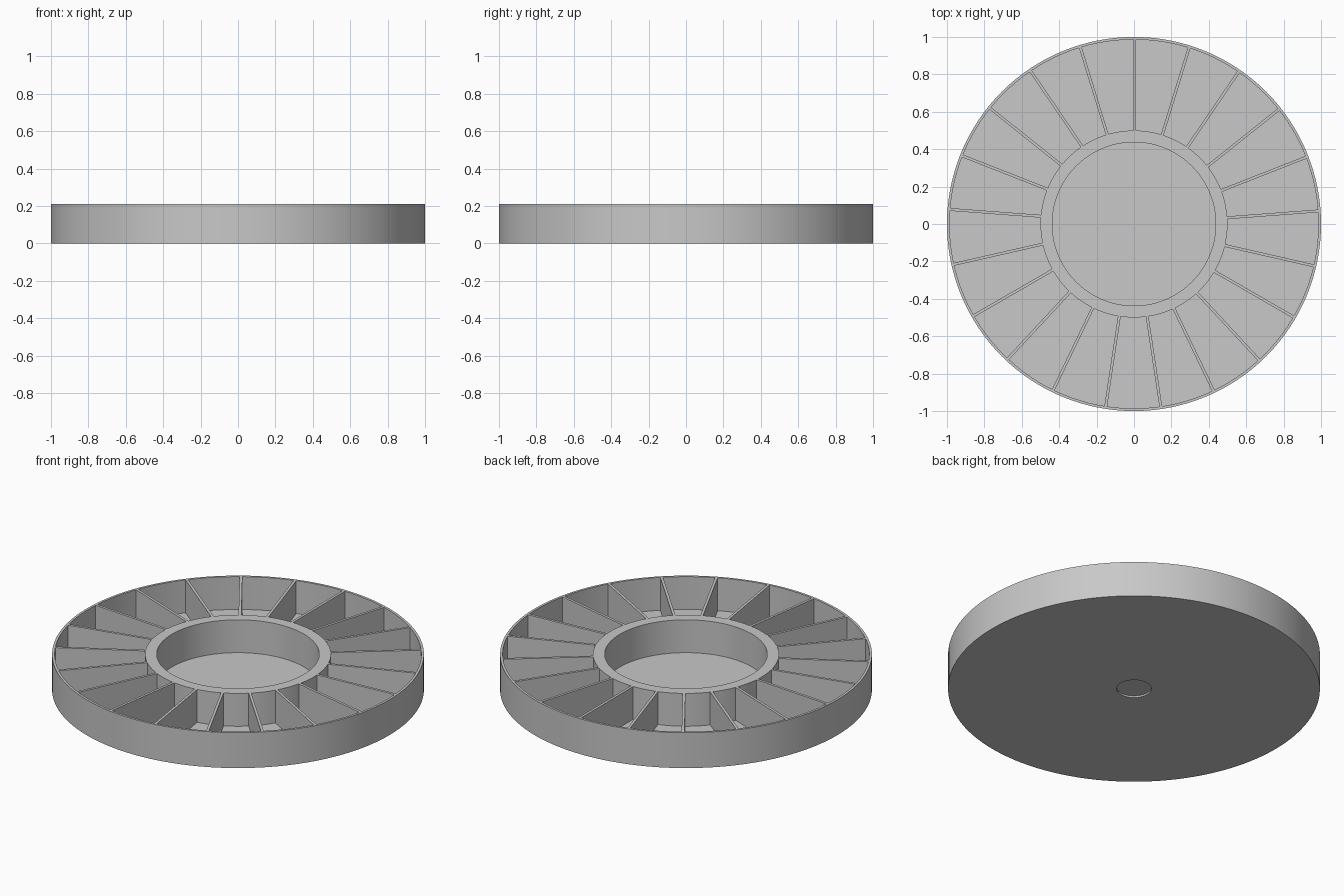
import bpy, bmesh, math
from mathutils import Matrix, Vector

cube = bpy.data.objects.get("Cube")
if cube:
    bpy.data.objects.remove(cube, do_unlink=True)

HEIGHT, FLOOR = 0.21, 0.015
OUTER, WALL_IN = 1.0, 0.986
HUB_OUT, HUB_IN = 0.5, 0.437
RECESS_R, RECESS_D = 0.094, 0.01
SEGMENTS, RIBS, RIB_W, RIB_SHIFT = 128, 21, 0.015, 0.004

grey = bpy.data.materials.new("plain grey")
grey.use_nodes = True
colour = (0.58, 0.58, 0.58, 1)
grey.diffuse_color = colour
grey.node_tree.nodes["Principled BSDF"].inputs["Base Color"].default_value = colour


def finish(name, bm, smooth):
    bmesh.ops.recalc_face_normals(bm, faces=bm.faces)
    mesh = bpy.data.meshes.new(name)
    bm.to_mesh(mesh)
    bm.free()
    mesh.materials.append(grey)
    obj = bpy.data.objects.new(name, mesh)
    bpy.context.collection.objects.link(obj)
    if smooth:
        bpy.ops.object.select_all(action="DESELECT")
        obj.select_set(True)
        bpy.context.view_layer.objects.active = obj
        bpy.ops.object.shade_smooth_by_angle(angle=math.radians(30))
    return obj


def lathe(name, profile, closed=False):
    bm = bmesh.new()
    verts = [bm.verts.new((r, 0, z)) for r, z in profile]
    pairs = list(zip(verts, verts[1:]))
    if closed:
        pairs.append((verts[-1], verts[0]))
    edges = [bm.edges.new(p) for p in pairs]
    bmesh.ops.spin(bm, geom=verts + edges, cent=(0, 0, 0), axis=(0, 0, 1),
                   angle=math.tau, steps=SEGMENTS)
    bmesh.ops.remove_doubles(bm, verts=bm.verts, dist=0.0001)
    return finish(name, bm, True)


# Round tray with a thin rim and a shallow recess underneath
lathe("tray", [(0, RECESS_D), (RECESS_R, RECESS_D), (RECESS_R, 0), (OUTER, 0),
               (OUTER, HEIGHT), (WALL_IN, HEIGHT), (WALL_IN, FLOOR), (0, FLOOR)])

# Central cup wall, sunk slightly into the floor
sunk = FLOOR - 0.003
lathe("hub_wall", [(HUB_IN, sunk), (HUB_OUT, sunk), (HUB_OUT, HEIGHT),
                   (HUB_IN, HEIGHT)], closed=True)

# Thin radial walls between the compartments
bm = bmesh.new()
start, end = HUB_OUT - 0.002, WALL_IN + 0.001
for i in range(RIBS):
    turn = Matrix.Rotation(math.pi / 2 + i * math.tau / RIBS, 4, "Z")
    place = Matrix.Translation(Vector(((start + end) / 2, -RIB_SHIFT, (sunk + HEIGHT) / 2)))
    size = Matrix.Diagonal((end - start, RIB_W, HEIGHT - sunk, 1))
    bmesh.ops.create_cube(bm, size=1, matrix=turn @ place @ size)
finish("dividers", bm, False)
